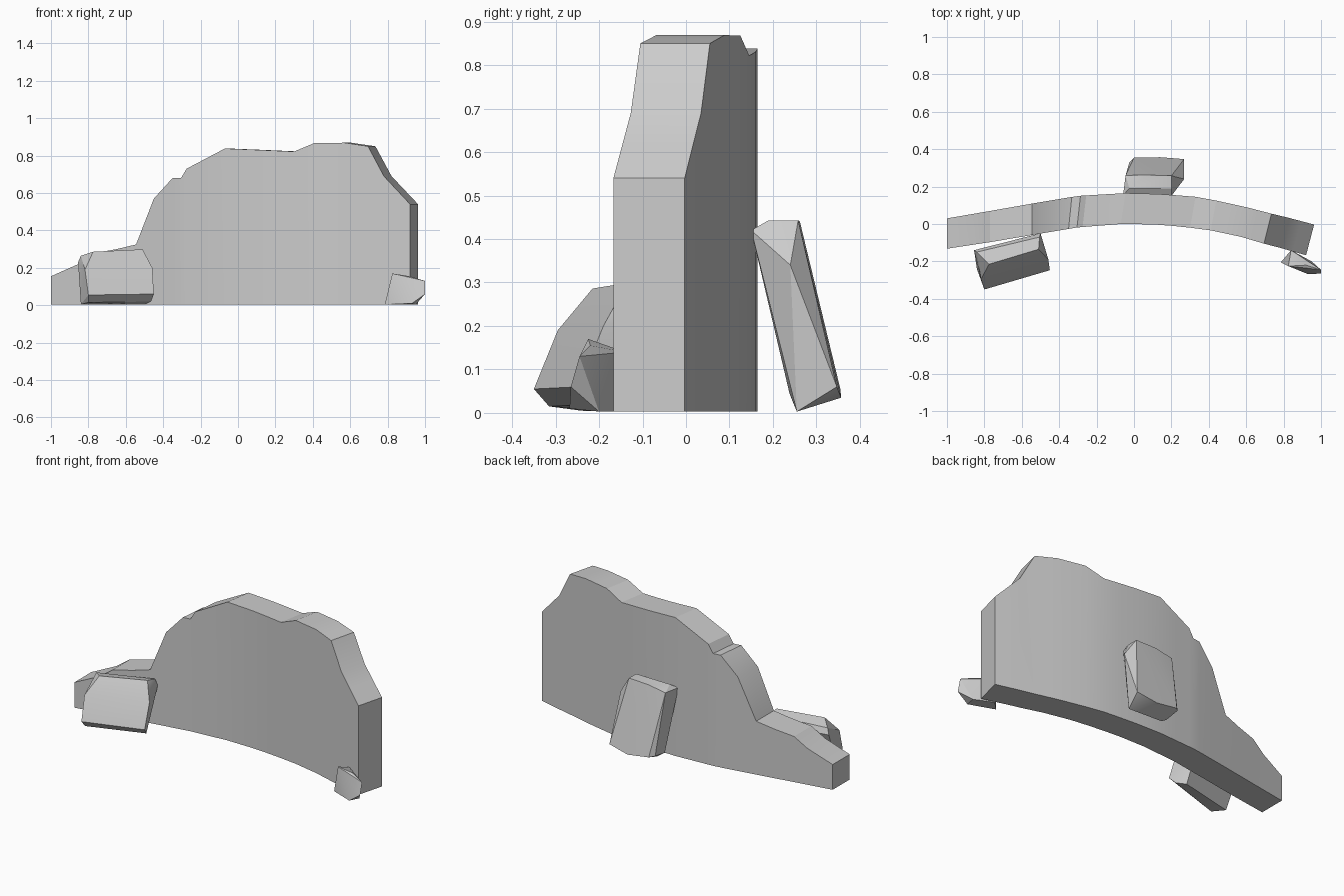
import bpy, bmesh
from math import radians

if "Cube" in bpy.data.objects:
    bpy.data.objects.remove(bpy.data.objects["Cube"])


def lerp_table(table, x):
    for (x0, y0), (x1, y1) in zip(table, table[1:]):
        if x <= x1:
            return y0 + (y1 - y0) * (x - x0) / (x1 - x0)
    return table[-1][1]


def finish(bm, name, angle):
    bmesh.ops.recalc_face_normals(bm, faces=bm.faces)
    me = bpy.data.meshes.new(name)
    bm.to_mesh(me)
    bm.free()
    ob = bpy.data.objects.new(name, me)
    bpy.context.collection.objects.link(ob)
    bpy.ops.object.select_all(action='DESELECT')
    ob.select_set(True)
    bpy.context.view_layer.objects.active = ob
    bpy.ops.object.shade_smooth_by_angle(angle=radians(angle))
    return ob


def rock(name, points):
    bm = bmesh.new()
    for p in points:
        bm.verts.new(p)
    res = bmesh.ops.convex_hull(bm, input=bm.verts)
    junk = [v for v in bm.verts if not v.link_faces]
    bmesh.ops.delete(bm, geom=junk, context='VERTS')
    bmesh.ops.dissolve_limit(bm, angle_limit=radians(6), verts=bm.verts, edges=bm.edges)
    return finish(bm, name, 25)


# Curved broken wall: plan curves of both faces and the ragged skyline
front_plan = [(-1, -.132), (-.75, -.094), (-.54, -.058), (-.3, -.018), (-.07, 0), (.1, -.002),
              (.25, -.013), (.41, -.034), (.57, -.068), (.695, -.105), (.78, -.127), (.92, -.167)]
back_plan = [(-1, .03), (-.75, .073), (-.54, .11), (-.3, .15), (-.05, .165), (.12, .161),
             (.32, .147), (.44, .125), (.6, .09), (.735, .055), (.82, .035), (.963, -.003)]
skyline = [(-1, .155), (-.85, .222), (-.77, .278), (-.65, .3), (-.545, .325), (-.45, .57),
           (-.35, .68), (-.305, .68), (-.275, .73), (-.07, .838), (.1, .831), (.3, .822),
           (.41, .868), (.57, .869), (.695, .85), (.78, .69), (.92, .54)]
skew = [(-1, 0), (-.545, 0), (-.45, .015), (-.07, .025), (.41, .03), (.7, .04), (.92, .043)]

stations = sorted({x for x, _ in skyline} | {-.18, .02, .2, .49, .63, .85})
bm = bmesh.new()
rings = []
for x in stations:
    xb, z = x + lerp_table(skew, x), lerp_table(skyline, x)
    yf, yb = lerp_table(front_plan, x), lerp_table(back_plan, xb)
    rings.append([bm.verts.new(p) for p in
                  ((x, yf, .003), (xb, yb, .003), (xb, yb, z), (x, yf, z))])
for a, b in zip(rings, rings[1:]):
    for i in range(4):
        j = (i + 1) % 4
        bm.faces.new((a[i], a[j], b[j], b[i]))
bm.faces.new(rings[0])
bm.faces.new(rings[-1])
finish(bm, "broken_wall", 22)

# Slab of wall lying against the front left
rock("front_fallen_slab", [
    (-.80, -.35, .055), (-.45, -.247, .06), (-.818, -.295, .19), (-.458, -.19, .2),
    (-.775, -.215, .286), (-.51, -.135, .299), (-.855, -.14, .23), (-.84, -.15, .265),
    (-.5, -.05, .24), (-.505, -.07, .285), (-.84, -.24, .005), (-.80, -.315, .015),
    (-.465, -.21, .02), (-.5, -.16, .003)])

# Slab leaning against the back
rock("back_leaning_slab", [
    (-.045, .26, .42), (.07, .262, .44), (.2, .258, .443), (0, .355, .055), (-.025, .33, .06),
    (.14, .357, .035), (.268, .347, .06), (.1, .322, .22), (-.058, .155, .415),
    (.2, .15, .42), (-.025, .19, .44), (.2, .19, .443), (.268, .24, .34),
    (-.025, .238, .045), (.25, .255, .003), (.02, .25, .015)])

# Small angular stone at the right end
rock("small_stone", [
    (.785, -.205, .004), (.825, -.225, .17), (.84, -.14, .14), (.92, -.22, .155),
    (1, -.245, .13), (1, -.265, .06), (.93, -.268, .01), (.95, -.2, .003), (.84, -.15, .003)])
